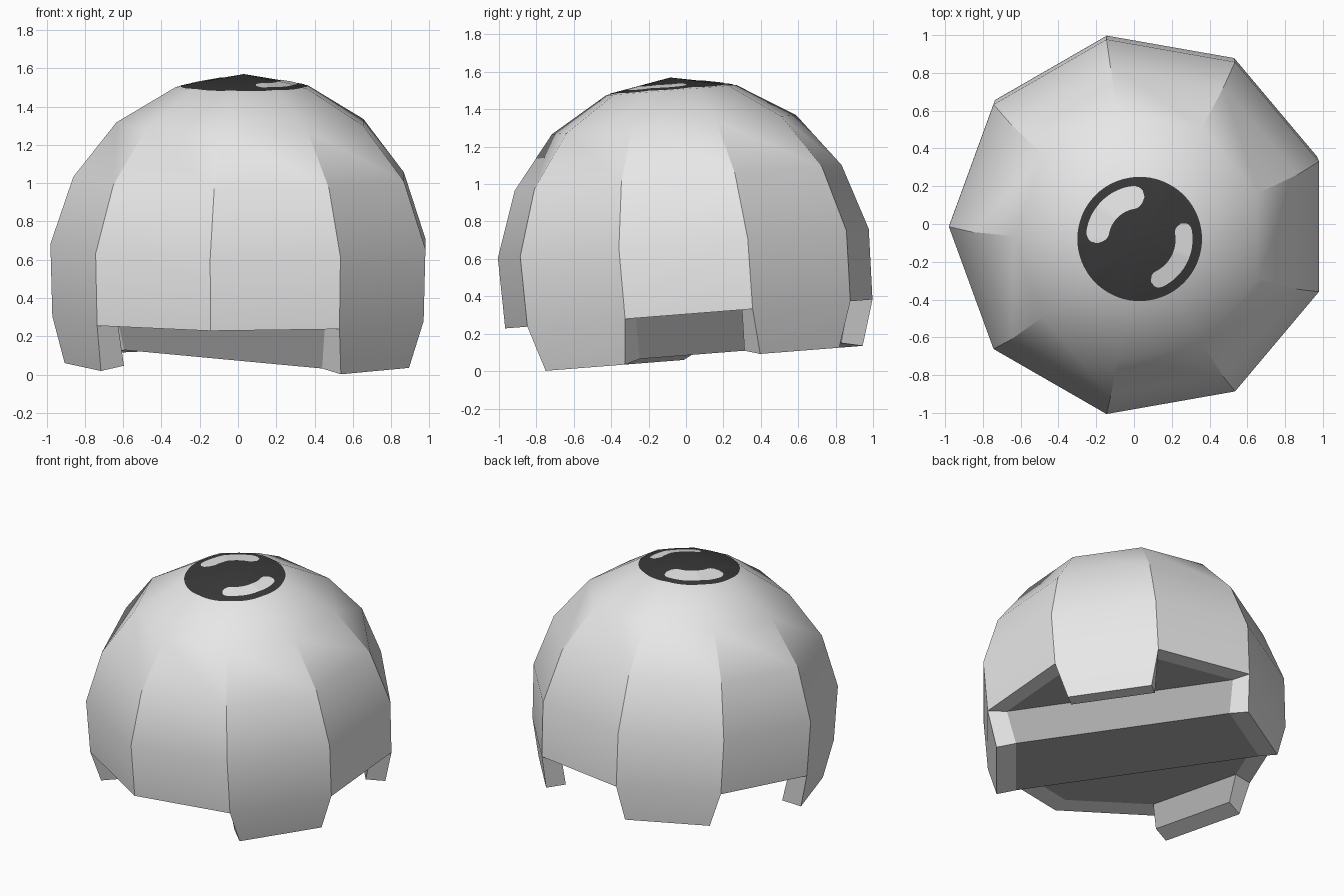
import bpy, bmesh, math
from mathutils import Matrix, Vector

if "Cube" in bpy.data.objects:
    bpy.data.objects.remove(bpy.data.objects["Cube"])

SIDES = 9
WALL = 0.13
# (radius, height) of each ring, from the top down to the flap hems
RINGS = [(0.355, 1.505), (0.665, 1.32), (0.89, 1.035), (1.01, 0.683), (1.0, 0.305), (0.952, 0.062)]
TOP_Z = 1.57
FLAPS = (1, 3, 5, 8)          # sides that hang one ring lower
BRIDGED = (3, 8)              # opposite flaps joined by a block

# The whole dome leans slightly to the front
LEAN = (Matrix.Translation((0.03, 0, 0.5)) @ Matrix.Rotation(math.radians(4.5), 4, 'X')
        @ Matrix.Translation((0, 0, -0.5)))


def material(name, value):
    m = bpy.data.materials.new(name)
    m.diffuse_color = (value, value, value, 1)
    m.use_nodes = True
    m.node_tree.nodes["Principled BSDF"].inputs["Base Color"].default_value = m.diffuse_color
    return m


def make_object(name, bm, *mats):
    me = bpy.data.meshes.new(name)
    bm.to_mesh(me)
    bm.free()
    ob = bpy.data.objects.new(name, me)
    bpy.context.collection.objects.link(ob)
    for m in mats:
        me.materials.append(m)
    return ob


def select(ob):
    bpy.ops.object.select_all(action='DESELECT')
    bpy.context.view_layer.objects.active = ob
    ob.select_set(True)


def smooth(ob, degrees):
    select(ob)
    bpy.ops.object.shade_smooth_by_angle(angle=math.radians(degrees))


def on_cap(r, deg, lift):
    """Point lying on the nine-sided cap, raised a little."""
    a = math.radians(deg)
    off = math.radians((deg + 20) % 40 - 20)
    slope = (TOP_Z - RINGS[0][1]) / (RINGS[0][0] * math.cos(math.radians(20)))
    return LEAN @ Vector((r * math.cos(a), r * math.sin(a), TOP_Z - slope * r * math.cos(off) + lift))


grey = material("light grey", 0.8)
lining = material("mid grey", 0.4)
dark = material("charcoal", 0.042)

# Dome shell: nine-sided rings, with the last band only on the flaps
bm = bmesh.new()
apex = bm.verts.new(LEAN @ Vector((0, 0, TOP_Z)))
rings = []
for r, z in RINGS:
    ring = []
    for j in range(SIDES):
        a = math.radians(40 * j + 20)
        ring.append(bm.verts.new(LEAN @ Vector((r * math.cos(a), r * math.sin(a), z))))
    rings.append(ring)
for i in range(SIDES):
    p = i - 1
    bm.faces.new((apex, rings[0][p], rings[0][i]))
    for k in range(len(rings) - 1):
        if k < len(rings) - 2 or i in FLAPS:
            bm.faces.new((rings[k][p], rings[k + 1][p], rings[k + 1][i], rings[k][i]))
# Flaps narrow a little towards the hem
for i in FLAPS:
    a, b = rings[-1][i - 1], rings[-1][i]
    a.co, b.co = a.co.lerp(b.co, 0.075), b.co.lerp(a.co, 0.075)
bmesh.ops.delete(bm, geom=[v for v in bm.verts if not v.link_faces], context='VERTS')
bm.normal_update()


def inside(v):
    return v.co - WALL * v.normal


# Inner corners for the block between two flaps and for the underside
block = [inside(v) for i in BRIDGED for k in (-2, -1) for v in (rings[k][i - 1], rings[k][i])]
floor = [inside(v) for v in rings[-2]]
shell = make_object("dome_shell", bm, grey, lining)
solid = shell.modifiers.new("wall", 'SOLIDIFY')
solid.thickness = WALL
solid.offset = -1
solid.material_offset = 1
solid.material_offset_rim = 0
select(shell)
bpy.ops.object.modifier_apply(modifier="wall")
smooth(shell, 30)

# Block spanning between the two flaps
bm = bmesh.new()
for co in block:
    bm.verts.new(co)
bmesh.ops.convex_hull(bm, input=bm.verts)
bmesh.ops.dissolve_limit(bm, angle_limit=math.radians(4), verts=bm.verts, edges=bm.edges)
make_object("cross_block", bm, lining)

# Flat underside closing the dome, facing down
bm = bmesh.new()
hub = bm.verts.new(sum(floor, Vector()) / SIDES)
edge = [bm.verts.new(co) for co in floor]
for a, b in zip(edge, edge[1:] + edge[:1]):
    bm.faces.new((hub, b, a))
smooth(make_object("underside", bm, lining), 30)

# Dark round patch on the cap
bm = bmesh.new()
tip = bm.verts.new(on_cap(0, 0, 0.003))
rim = [bm.verts.new(on_cap(0.33, d, 0.003)) for d in range(0, 360, 5)]
for a, b in zip(rim, rim[1:] + rim[:1]):
    bm.faces.new((tip, a, b))
smooth(make_object("top_patch", bm, dark), 30)


def highlight(name, start, end, radius, half):
    """Curved bar with round ends, laid on the patch."""
    bm = bmesh.new()
    cap = math.degrees(half / radius)
    lo, hi, n = start - cap, end + cap, 40
    pairs = []
    for s in range(n + 1):
        d = lo + (hi - lo) * s / n
        over = max(start - d, d - end, 0) / cap
        w = half * math.sqrt(max(1 - over * over, 0.002))
        pairs.append([bm.verts.new(on_cap(radius + q * w, d, 0.006)) for q in (-1, 1)])
    for (a, b), (c, e) in zip(pairs, pairs[1:]):
        bm.faces.new((a, b, e, c))
    smooth(make_object(name, bm, grey), 30)


highlight("highlight_back_left", 99, 170, 0.225, 0.06)
highlight("highlight_front_right", -64, 10, 0.235, 0.045)
